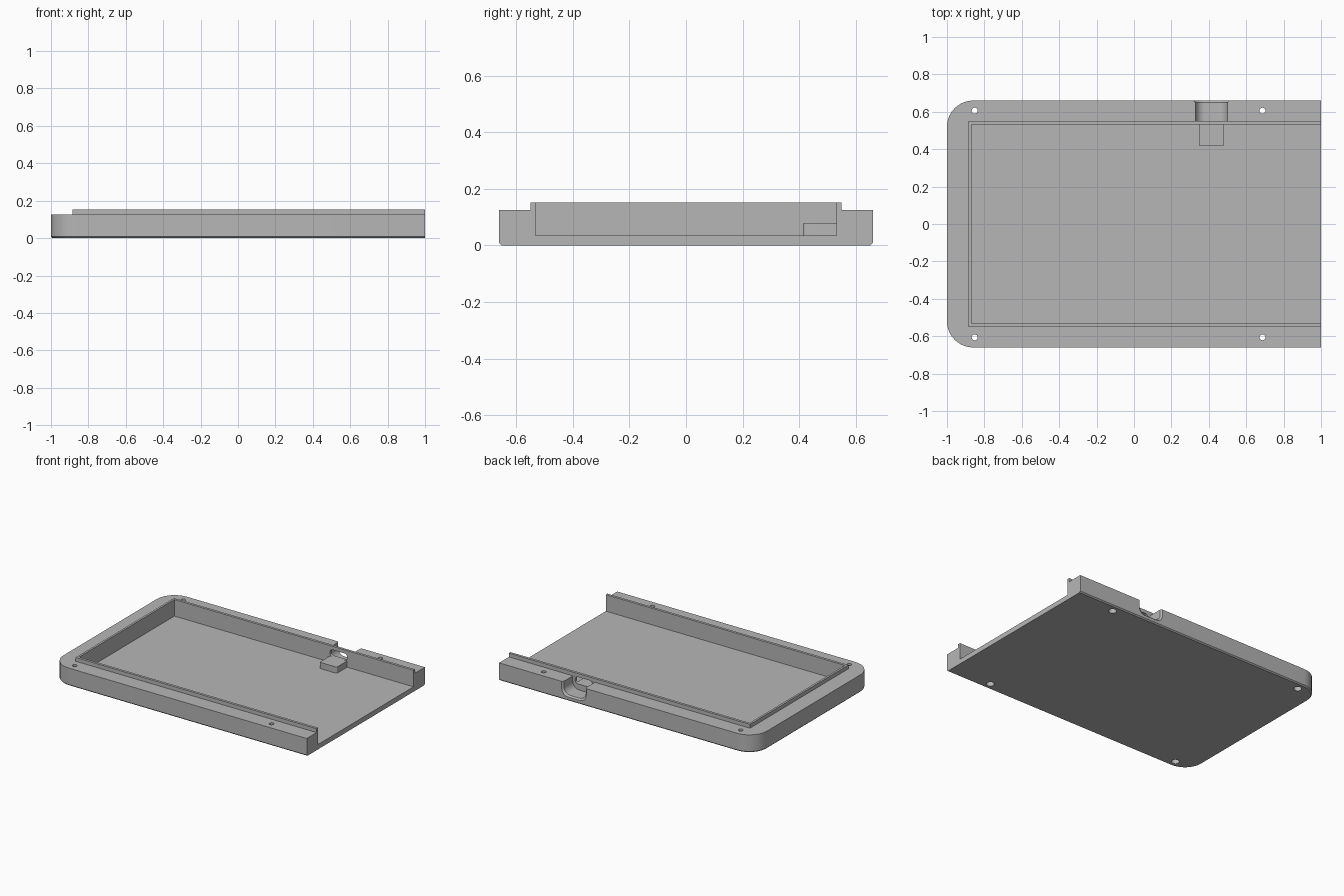
import bpy, bmesh, math

if "Cube" in bpy.data.objects:
    bpy.data.objects.remove(bpy.data.objects["Cube"])

grey = bpy.data.materials.new("plain_grey")
grey.use_nodes = True
colour = (0.47, 0.47, 0.47, 1)
grey.diffuse_color = colour
grey.node_tree.nodes["Principled BSDF"].inputs["Base Color"].default_value = colour


def rounded(a0, a1, b0, b1, radii, steps=10):
    """Rounded rectangle; radii start at (a0, b0) and run counter-clockwise."""
    corners = [(a0, b0, 1, 1), (a1, b0, -1, 1), (a1, b1, -1, -1), (a0, b1, 1, -1)]
    pts = []
    for i, ((a, b, sa, sb), r) in enumerate(zip(corners, radii)):
        count = steps if r > 0 else 0
        for k in range(count + 1):
            t = math.pi * (1 + i / 2) + math.pi / 2 * k / max(count, 1)
            if r > 0:
                pts.append((a + sa * r + r * math.cos(t), b + sb * r + r * math.sin(t)))
            else:
                pts.append((a, b))
    return pts


def circle(x, y, r, n=24):
    return [(x + r * math.cos(math.tau * k / n), y + r * math.sin(math.tau * k / n))
            for k in range(n)]


def loft(name, layers, along="z"):
    """Closed solid through (outline, height) layers along z or y."""
    bm = bmesh.new()
    rings = [[bm.verts.new((a, b, h) if along == "z" else (a, h, b)) for a, b in pts]
             for pts, h in layers]
    for low, high in zip(rings, rings[1:]):
        n = len(low)
        for i in range(n):
            j = (i + 1) % n
            bm.faces.new((low[i], low[j], high[j], high[i]))
    bm.faces.new(rings[0])
    bm.faces.new(rings[-1])
    bmesh.ops.recalc_face_normals(bm, faces=bm.faces)
    mesh = bpy.data.meshes.new(name)
    bm.to_mesh(mesh)
    bm.free()
    mesh.materials.append(grey)
    ob = bpy.data.objects.new(name, mesh)
    bpy.context.collection.objects.link(ob)
    return ob


def combine(target, tool, operation):
    """Apply a boolean and discard the tool."""
    mod = target.modifiers.new("cut", "BOOLEAN")
    mod.operation, mod.object, mod.solver = operation, tool, "EXACT"
    bpy.context.view_layer.update()
    result = target.evaluated_get(bpy.context.evaluated_depsgraph_get())
    mesh = bpy.data.meshes.new_from_object(result)
    target.modifiers.clear()
    target.data = mesh
    bpy.data.objects.remove(tool)


SQUARE = (0, 0, 0, 0)
FLOOR, RIM, LIP = 0.035, 0.125, 0.152

# Tray body: rounded left corners, open right end, eased bottom edge
outer = rounded(-1, 1, -0.66, 0.66, (0.14, 0, 0, 0.14))
base = rounded(-0.992, 1, -0.652, 0.652, (0.132, 0, 0, 0.132))
tray = loft("tray", [(base, 0), (outer, 0.008), (outer, RIM)])

# Raised lip, then the cavity open to the right
lip_outline = rounded(-0.885, 1, -0.55, 0.55, SQUARE)
combine(tray, loft("lip", [(lip_outline, 0.08), (lip_outline, LIP)]), "UNION")
cavity_outline = rounded(-0.87, 1.2, -0.532, 0.532, SQUARE)
combine(tray, loft("cavity", [(cavity_outline, FLOOR), (cavity_outline, 0.3)]), "DIFFERENCE")

# Screw holes, wider underneath
for x in (-0.852, 0.687):
    for y in (-0.606, 0.606):
        hole = loft("hole", [(circle(x, y, 0.026), -0.1), (circle(x, y, 0.026), 0.06),
                             (circle(x, y, 0.016), 0.06), (circle(x, y, 0.016), 0.3)])
        combine(tray, hole, "DIFFERENCE")

# Plug recess in the back wall with a flared mouth
CURVED = (0.05, 0.05, 0, 0)
recess = rounded(0.328, 0.5, 0.038, 0.3, CURVED)
mouth = rounded(0.315, 0.513, 0.025, 0.3, CURVED)
combine(tray, loft("recess", [(recess, 0.551), (recess, 0.65), (mouth, 0.663)], "y"),
        "DIFFERENCE")

# Port opening through the thin inner wall
port = rounded(0.347, 0.481, 0.079, 0.127, (0.02,) * 4)
combine(tray, loft("port", [(port, 0.5), (port, 0.6)], "y"), "DIFFERENCE")

# Connector support on the floor
pad = rounded(0.347, 0.481, 0.416, 0.54, (0.008, 0.008, 0, 0), 4)
support = loft("connector_support", [(pad, 0.03), (pad, 0.079)])

# Smooth the rounded surfaces and keep the edges sharp
bpy.context.view_layer.update()
bpy.context.view_layer.objects.active = tray
for ob in (tray, support):
    ob.select_set(True)
bpy.ops.object.shade_smooth_by_angle(angle=math.radians(30))
